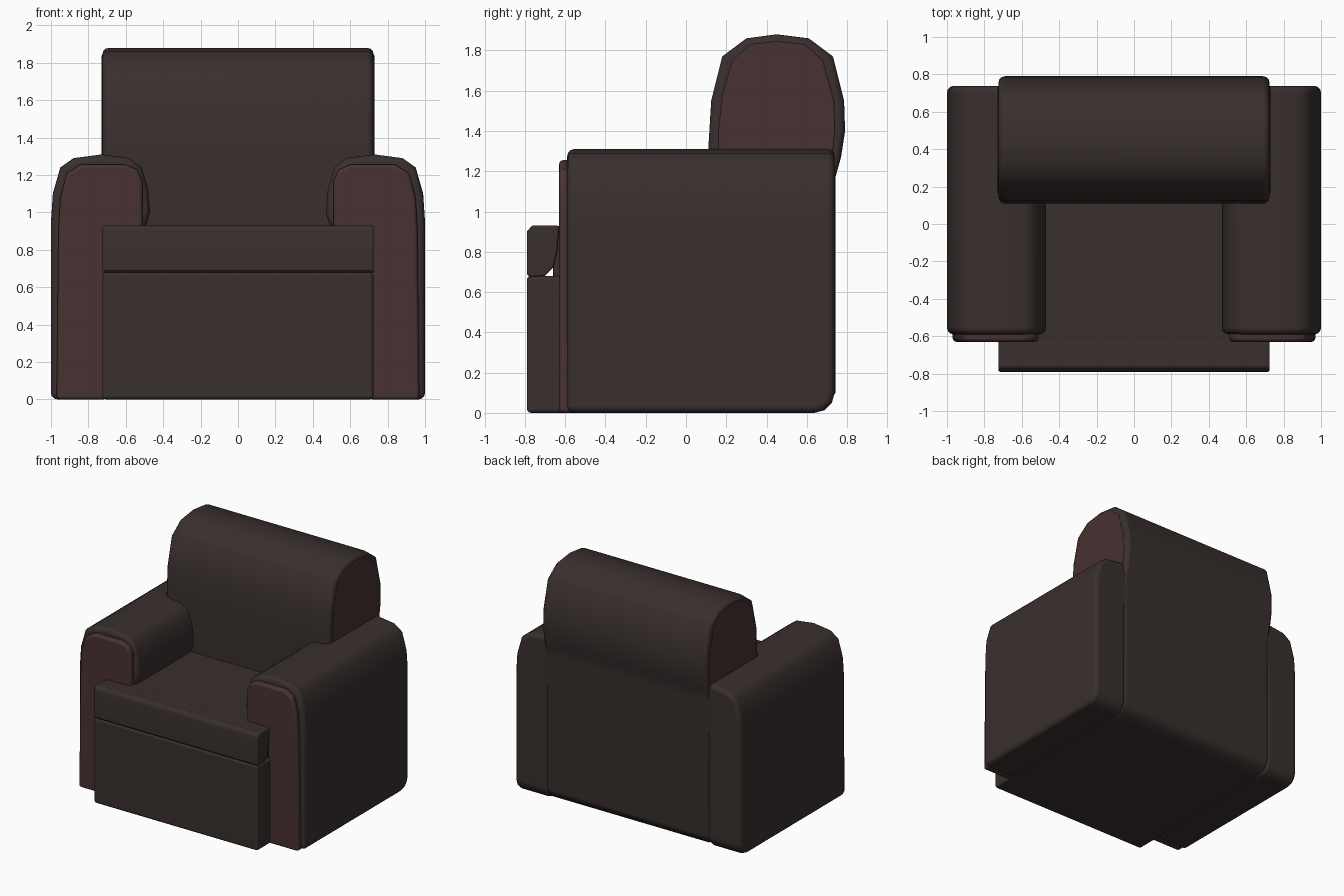
import bpy, bmesh, math

if "Cube" in bpy.data.objects:
    bpy.data.objects.remove(bpy.data.objects["Cube"])


def material(name, rgb):
    m = bpy.data.materials.new(name)
    m.diffuse_color = (*rgb, 1)
    m.use_nodes = True
    m.node_tree.nodes["Principled BSDF"].inputs["Base Color"].default_value = m.diffuse_color
    return m


BROWN = material("dark_brown_leather", (0.040, 0.029, 0.027))
RED = material("red_brown_leather", (0.065, 0.032, 0.032))


def prism(name, profile, axis, a, b, bevel, mat, round_back=0.0):
    """Extrude a profile along x (profile = y,z) or y (profile = x,z), rounding its sharp edges."""
    bm = bmesh.new()

    def place(p, t):
        return (t, p[0], p[1]) if axis == "x" else (p[0], t, p[1])

    rings = [[bm.verts.new(place(p, t)) for p in profile] for t in (a, b)]
    n = len(profile)
    bm.faces.new(rings[0])
    bm.faces.new(rings[1])
    for i in range(n):
        j = (i + 1) % n
        bm.faces.new((rings[0][i], rings[0][j], rings[1][j], rings[1][i]))
    bmesh.ops.recalc_face_normals(bm, faces=bm.faces)
    if round_back:
        edges = [e for e in bm.edges
                 if all(v.co.z < 0.001 and v.co.y > b - 0.001 for v in e.verts)]
        bmesh.ops.bevel(bm, geom=edges, offset=round_back, segments=3,
                        profile=0.5, affect="EDGES", clamp_overlap=True)
    bm.normal_update()
    sharp = [e for e in bm.edges if e.is_convex and e.calc_face_angle(0) > math.radians(50)]
    bmesh.ops.bevel(bm, geom=sharp, offset=bevel, segments=3,
                    profile=0.5, affect="EDGES", clamp_overlap=True)
    bmesh.ops.recalc_face_normals(bm, faces=bm.faces)
    me = bpy.data.meshes.new(name)
    bm.to_mesh(me)
    bm.free()
    me.materials.append(mat)
    ob = bpy.data.objects.new(name, me)
    bpy.context.collection.objects.link(ob)
    bpy.ops.object.select_all(action="DESELECT")
    ob.select_set(True)
    bpy.context.view_layer.objects.active = ob
    bpy.ops.object.shade_smooth_by_angle(angle=math.radians(42))
    ob.modifiers.new("weighted_normals", "WEIGHTED_NORMAL").keep_sharp = True
    return ob


def rect(u0, u1, v0, v1):
    return [(u0, v0), (u1, v0), (u1, v1), (u0, v1)]


# Base and seat
prism("seat_base", rect(-0.79, 0.6, 0, 0.68), "x", -0.725, 0.725, 0.02, BROWN)
prism("seat_pad", rect(-0.66, 0.25, 0.5, 0.928), "x", -0.70, 0.70, 0.02, BROWN)
front_cushion = [(-0.79, 0.69), (-0.79, 0.90), (-0.765, 0.93), (-0.63, 0.93),
                 (-0.64, 0.80), (-0.66, 0.72), (-0.70, 0.68), (-0.775, 0.675)]
prism("seat_cushion_front", front_cushion, "x", -0.725, 0.725, 0.01, BROWN)

# Backrest, continuing down to the floor at the rear
back = [(0.11, 0.05), (0.11, 1.30), (0.125, 1.55), (0.18, 1.77), (0.30, 1.86), (0.45, 1.88),
        (0.61, 1.86), (0.73, 1.77), (0.785, 1.55), (0.79, 1.40), (0.77, 1.27), (0.742, 1.17),
        (0.742, 0.10), (0.70, 0.03), (0.60, 0.0), (0.15, 0.0)]
prism("backrest", back, "x", -0.725, 0.725, 0.035, BROWN)

# Inset panels on the backrest ends
back_panel = [(0.16, 1.20), (0.16, 1.40), (0.18, 1.58), (0.23, 1.75), (0.32, 1.83), (0.45, 1.845),
              (0.59, 1.83), (0.68, 1.75), (0.735, 1.55), (0.74, 1.40), (0.72, 1.20)]

# Arms with rounded tops overhanging the seat, and their front panels
arm = [(0.70, 0), (0.70, 0.90), (0.50, 0.90), (0.47, 1.00), (0.48, 1.12), (0.515, 1.24),
       (0.58, 1.29), (0.73, 1.31), (0.88, 1.29), (0.95, 1.24), (0.99, 1.10), (1.0, 0.95), (1.0, 0)]
arm_panel = [(0.70, 0), (0.70, 0.90), (0.51, 0.90), (0.51, 1.17), (0.54, 1.23), (0.60, 1.255),
             (0.84, 1.255), (0.915, 1.21), (0.95, 1.08), (0.96, 0.9), (0.97, 0)]
for side, s in (("left", -1), ("right", 1)):
    prism(side + "_arm", [(s * x, z) for x, z in arm], "y", -0.59, 0.738, 0.035, BROWN, 0.1)
    prism(side + "_arm_panel", [(s * x, z) for x, z in arm_panel], "y", -0.63, -0.56, 0.02, RED)
    lo, hi = sorted((s * 0.68, s * 0.729))
    prism(side + "_backrest_panel", back_panel, "x", lo, hi, 0.008, RED)
